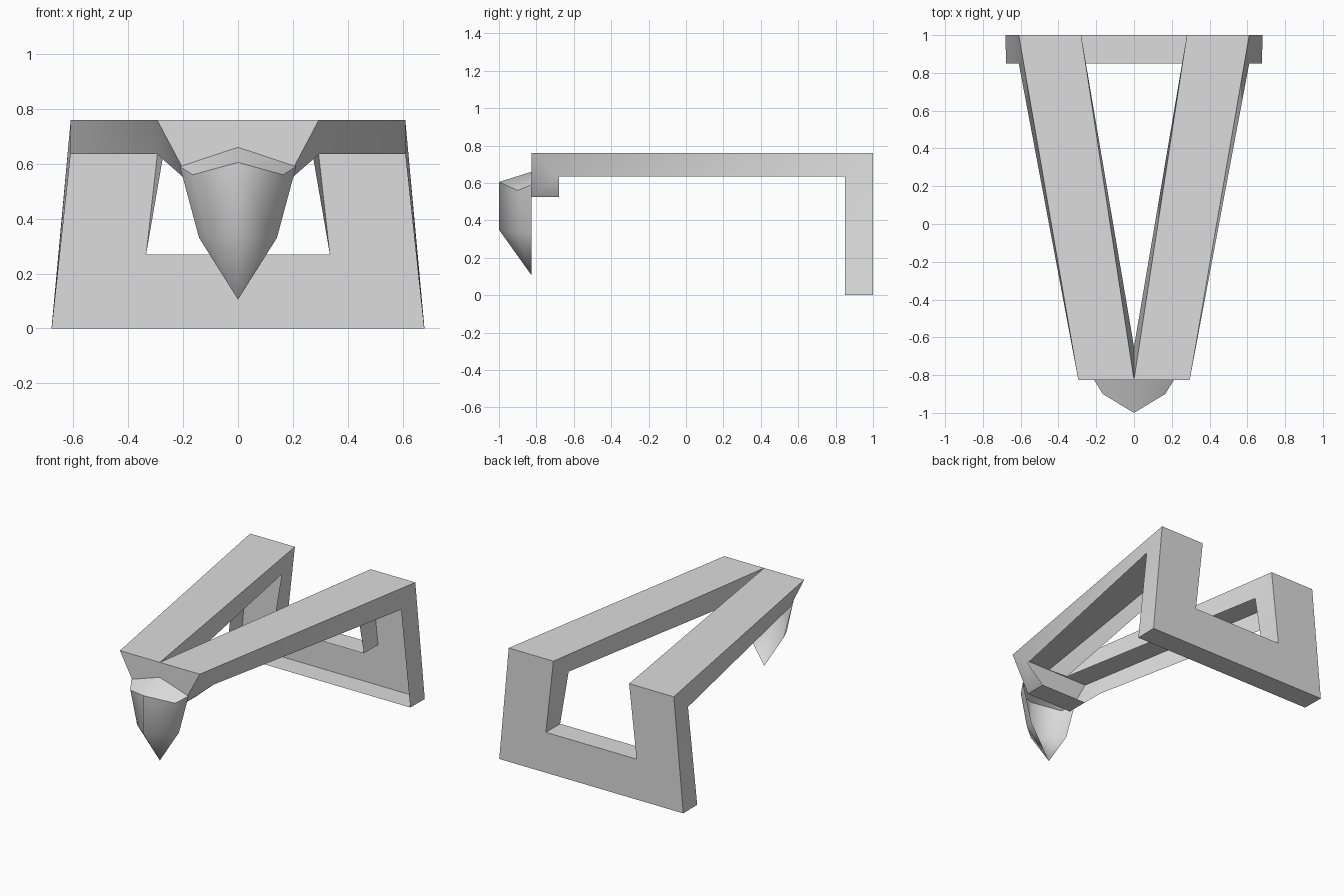
import bpy, bmesh, math

cube = bpy.data.objects.get("Cube")
if cube:
    bpy.data.objects.remove(cube, do_unlink=True)

grey = bpy.data.materials.new("plain_grey")
grey.use_nodes = True
colour = (0.72, 0.72, 0.72, 1)
grey.diffuse_color = colour
grey.node_tree.nodes["Principled BSDF"].inputs["Base Color"].default_value = colour


def finish(name, bm, angle):
    """Mirror the half mesh across x = 0 and shade it."""
    bmesh.ops.recalc_face_normals(bm, faces=bm.faces)
    mesh = bpy.data.meshes.new(name)
    bm.to_mesh(mesh)
    bm.free()
    mesh.materials.append(grey)
    obj = bpy.data.objects.new(name, mesh)
    bpy.context.collection.objects.link(obj)
    bpy.ops.object.select_all(action='DESELECT')
    obj.select_set(True)
    bpy.context.view_layer.objects.active = obj
    mirror = obj.modifiers.new("mirror", 'MIRROR')
    mirror.use_clip = True
    bpy.ops.object.modifier_apply(modifier=mirror.name)
    bpy.ops.object.shade_smooth_by_angle(angle=math.radians(angle), keep_sharp_edges=True)


# Frame half: a channel, open on its inner side, swept through mitred sections
top, under, sill = 0.76, 0.635, 0.27
sections = [
    # neck bottom
    [(0, -.825, .525), (.17, -.825, .525), (.17, -.68, .525), (0, -.68, .525)],
    # arm front
    [(0, -.825, top), (.295, -.825, top), (.295, -.68, under), (0, -.65, under)],
    # arm and leg corner
    [(.28, 1, top), (.61, 1, top), (.61, .85, under), (.272, .85, under)],
    # leg and crossbar corner
    [(.335, 1, sill), (.68, 1, 0), (.678, .85, 0), (.335, .85, sill)],
    # crossbar middle
    [(0, 1, sill), (0, 1, 0), (0, .85, 0), (0, .85, sill)],
]
bm = bmesh.new()
rings = [[bm.verts.new(p) for p in s] for s in sections]
bm.faces.new(rings[0])
for a, b in zip(rings, rings[1:]):
    for i, j in ((0, 1), (1, 2), (3, 0)):
        face = (a[i], a[j], b[j], b[i])
        if any(v.co.x > 0 for v in face):
            bm.faces.new(face)
finish("frame", bm, 45)

# Beak half: open-backed shell with a crisp rim, narrowing to a point
bm = bmesh.new()
crown = bm.verts.new((0, -.825, .66))
rim = [bm.verts.new(p) for p in [(0, -1, .605), (.165, -.9, .56), (.212, -.825, .59)]]
waist = [bm.verts.new(p) for p in [(0, -1, .35), (.115, -.9, .34), (.142, -.825, .33)]]
tip = bm.verts.new((0, -.825, .105))
lid = bm.faces.new([crown] + rim)
for i in range(2):
    bm.faces.new((rim[i], rim[i + 1], waist[i + 1], waist[i]))
    bm.faces.new((waist[i], waist[i + 1], tip))
for edge in lid.edges:
    if crown not in edge.verts:
        edge.smooth = False
finish("beak", bm, 85)
